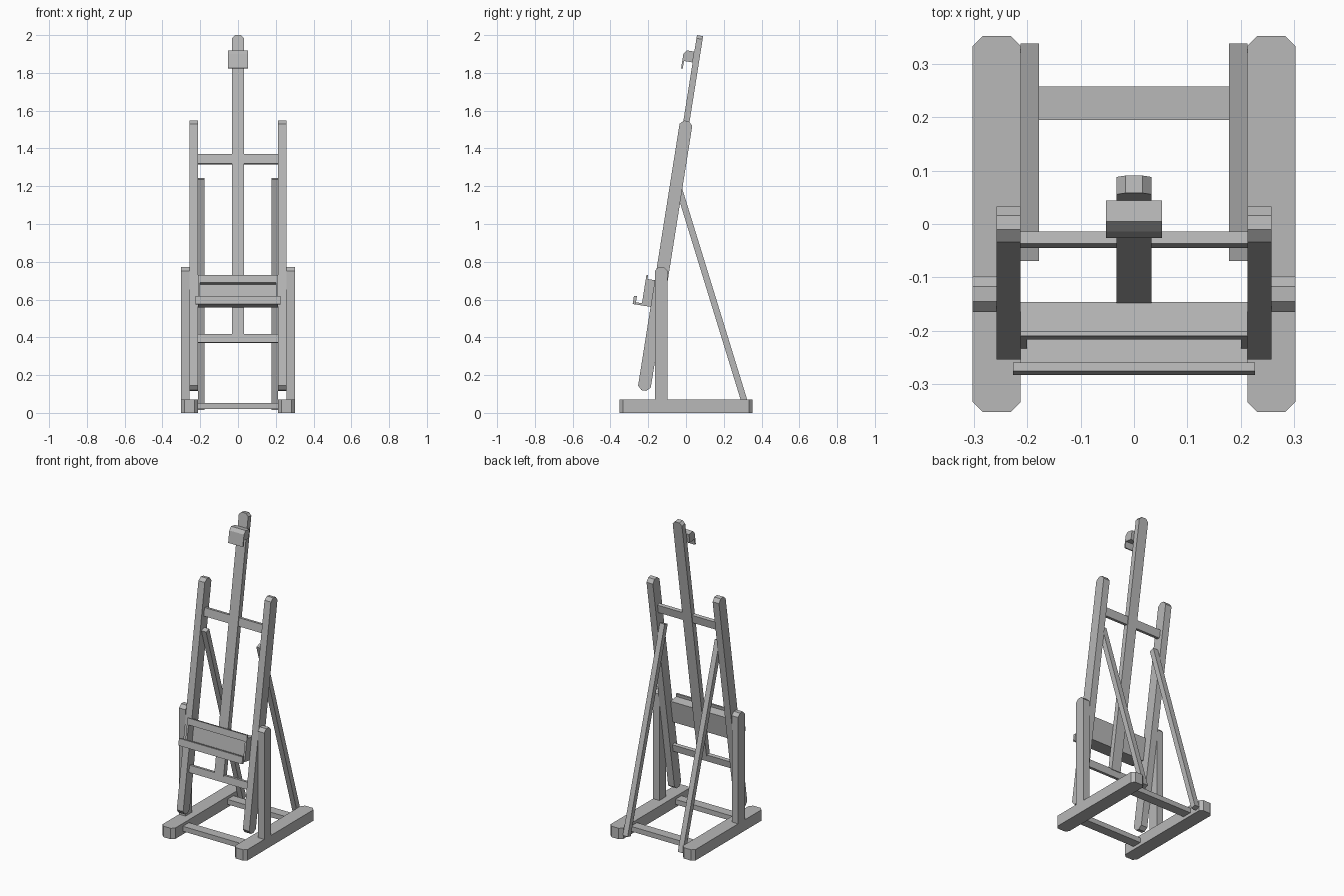
import bpy
import bmesh
from math import radians
from mathutils import Matrix, Vector

cube = bpy.data.objects.get("Cube")
if cube:
    bpy.data.objects.remove(cube, do_unlink=True)

grey = bpy.data.materials.new("plain_grey")
grey.use_nodes = True
grey.diffuse_color = (0.48, 0.48, 0.48, 1)
grey.node_tree.nodes["Principled BSDF"].inputs["Base Color"].default_value = grey.diffuse_color

UPRIGHT = Matrix.Identity(4)
# Local z runs up the leaning frame, local -y points out of its front
LEAN = Matrix.Translation((0, -0.242, 0)) @ Matrix.Rotation(radians(-9), 4, 'X')
STRUT = Matrix.Translation((0, 0.328, 0)) @ Matrix.Rotation(radians(17.1), 4, 'X')


def prism(name, outline, axis, low, high, frame=UPRIGHT):
    """Extrude a 2D outline along the given axis, then place it in a frame."""
    def place(p, depth):
        co = list(p)
        co.insert(axis, depth)
        return frame @ Vector(co)
    bm = bmesh.new()
    ends = [[bm.verts.new(place(p, d)) for p in outline] for d in (low, high)]
    for ring in ends:
        bm.faces.new(ring)
    n = len(outline)
    for i in range(n):
        j = (i + 1) % n
        bm.faces.new((ends[0][i], ends[0][j], ends[1][j], ends[1][i]))
    bmesh.ops.recalc_face_normals(bm, faces=bm.faces)
    mesh = bpy.data.meshes.new(name)
    bm.to_mesh(mesh)
    bm.free()
    mesh.materials.append(grey)
    obj = bpy.data.objects.new(name, mesh)
    bpy.context.collection.objects.link(obj)
    return obj


def rect(a0, a1, b0, b1):
    return [(a0, b0), (a1, b0), (a1, b1), (a0, b1)]


def clipped(a0, a1, b0, b1, c, bottom=True):
    """Rectangle with clipped corners at the top and, optionally, the bottom."""
    low = [(a0, b0 + c), (a0 + c, b0), (a1 - c, b0), (a1, b0 + c)] if bottom else [(a0, b0), (a1, b0)]
    return low + [(a1, b1 - c), (a1 - c, b1), (a0 + c, b1), (a0, b1 - c)]


def both_sides(name, outline, low, high, frame=UPRIGHT):
    prism("left_" + name, outline, 0, low, high, frame)
    prism("right_" + name, outline, 0, -high, -low, frame)


# Base: feet with clipped ends, joined by two flat bars
for side, x0, x1 in (("left", 0.212, 0.302), ("right", -0.302, -0.212)):
    prism(side + "_foot", clipped(x0, x1, -0.352, 0.352, 0.019), 2, 0, 0.07)
for name, y in (("front", -0.226), ("back", 0.226)):
    prism(name + "_base_bar", rect(y - 0.031, y + 0.031, 0.02, 0.052), 0, -0.212, 0.212)

# Short posts, leaning rails and rear struts
both_sides("post", clipped(-0.165, -0.097, 0.07, 0.772, 0.02, False), 0.257, 0.302)
both_sides("rail", clipped(-0.034, 0.034, 0.12, 1.565, 0.021), 0.212, 0.257, LEAN)
both_sides("strut", rect(-0.0165, 0.0165, 0.02, 1.297), 0.178, 0.212, STRUT)

# Cross bars and central mast
for name, z0, z1 in (("lower", 0.376, 0.421), ("upper", 1.334, 1.386)):
    prism(name + "_cross_bar", rect(-0.0115, 0.0115, z0, z1), 0, -0.212, 0.212, LEAN)
prism("mast", clipped(-0.033, 0.033, 0.415, 2.022, 0.017, False), 1, -0.0165, 0.0165, LEAN)

# Tray: open-fronted box with a raised top edge, a shelf and a front lip
for name, outline, half in (
        ("tray_back", rect(-0.026, -0.015, 0.563, 0.706), 0.212),
        ("tray_top", rect(-0.082, -0.026, 0.685, 0.706), 0.212),
        ("tray_top_edge", rect(-0.082, -0.073, 0.706, 0.726), 0.212),
        ("tray_shelf", rect(-0.114, -0.026, 0.563, 0.575), 0.212),
        ("tray_lip", rect(-0.130, -0.114, 0.563, 0.607), 0.226)):
    prism(name, outline, 0, -half, half, LEAN)
both_sides("tray_cheek", rect(-0.082, -0.026, 0.575, 0.685), 0.2, 0.212, LEAN)

# Hooked clamp near the top of the mast
hook = [(-0.0165, 1.934), (-0.057, 1.934), (-0.072, 1.912), (-0.072, 1.836),
        (-0.063, 1.836), (-0.063, 1.876), (-0.0165, 1.876)]
prism("top_clamp", hook, 0, -0.052, 0.052, LEAN)
